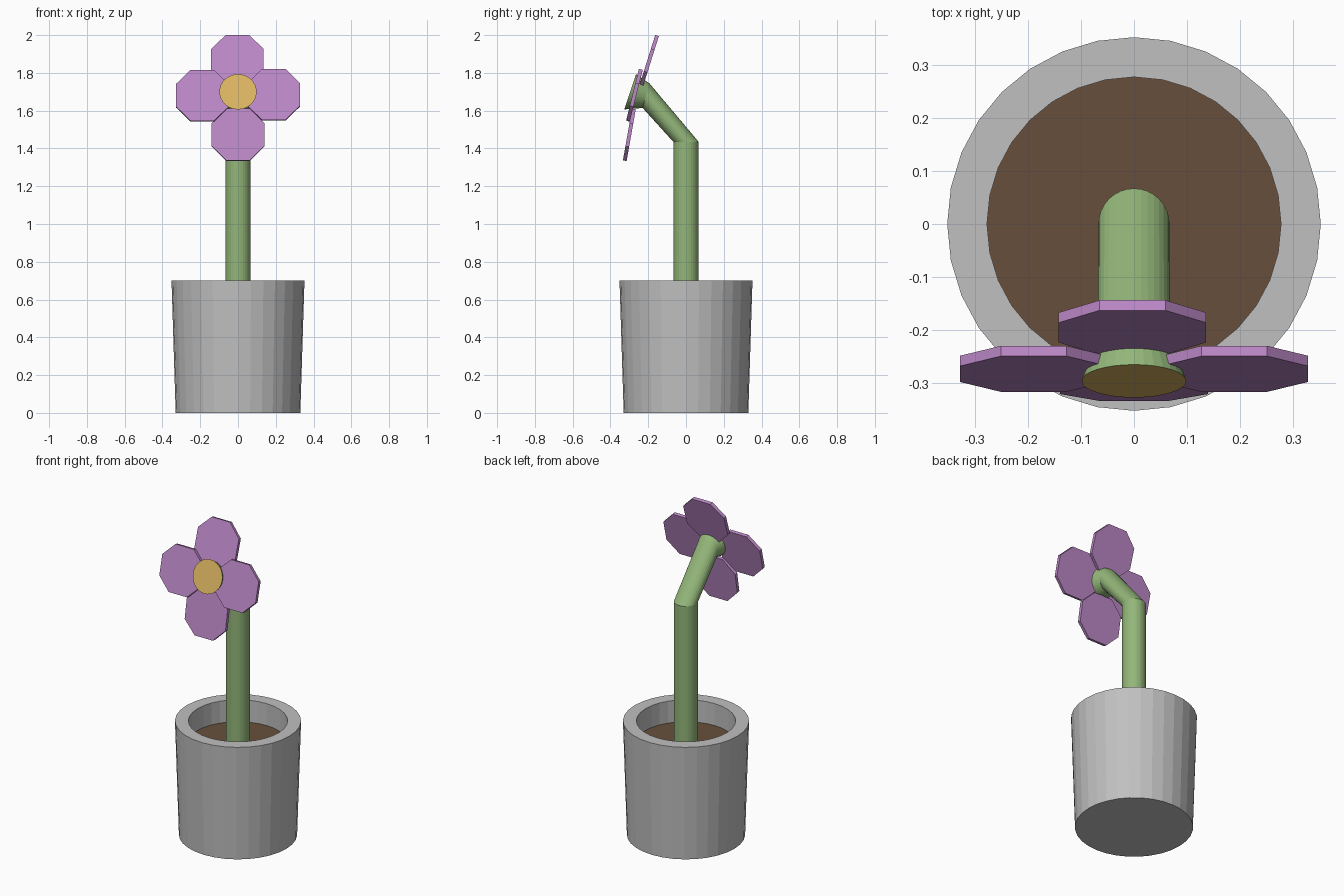
import bpy, bmesh, math
from mathutils import Vector, Matrix

if "Cube" in bpy.data.objects:
    bpy.data.objects.remove(bpy.data.objects["Cube"])

SIDES = 32


def material(name, rgb):
    m = bpy.data.materials.new(name)
    lin = [((c / 255 + 0.055) / 1.055) ** 2.4 for c in rgb]
    m.diffuse_color = (*lin, 1)
    m.use_nodes = True
    m.node_tree.nodes["Principled BSDF"].inputs["Base Color"].default_value = m.diffuse_color
    return m


grey = material("pot grey", (192, 192, 192))
brown = material("soil brown", (103, 79, 60))
green = material("stem green", (147, 182, 121))
purple = material("petal purple", (188, 136, 199))
yellow = material("centre yellow", (219, 180, 98))


def finish(name, bm, *mats):
    bmesh.ops.recalc_face_normals(bm, faces=bm.faces[:])
    me = bpy.data.meshes.new(name)
    bm.to_mesh(me)
    bm.free()
    for m in mats:
        me.materials.append(m)
    ob = bpy.data.objects.new(name, me)
    bpy.context.collection.objects.link(ob)
    return ob


def loft(rings):
    """Rings of (radius, y, z, tilt about x in degrees), bridged and capped."""
    bm = bmesh.new()
    loops = []
    for r, y, z, tilt in rings:
        mat = Matrix.Translation((0, y, z)) @ Matrix.Rotation(math.radians(tilt), 4, 'X')
        loops.append([bm.verts.new(mat @ Vector((r * math.cos(a), r * math.sin(a), 0)))
                      for a in (2 * math.pi * i / SIDES for i in range(SIDES))])
    for a, b in zip(loops, loops[1:]):
        for i in range(SIDES):
            j = (i + 1) % SIDES
            bm.faces.new((a[i], a[j], b[j], b[i]))
    bm.faces.new(loops[0])
    cap = bm.faces.new(loops[-1])
    return bm, cap


# Pot with thick rim; the inner floor is the soil
bm, soil = loft([(0.33, 0, 0, 0), (0.352, 0, 0.70, 0),
                 (0.277, 0, 0.70, 0), (0.277, 0, 0.565, 0)])
soil.material_index = 1
finish("pot_and_soil", bm, grey, brown)

# Bent stem flaring into the flower centre
bm, centre = loft([(0.067, 0, 0.56, 0), (0.067, 0, 1.435, 0),
                   (0.068, -0.212, 1.68, 75), (0.0985, -0.296, 1.70, 71.6)])
centre.material_index = 1
finish("stem_and_flower_centre", bm, green, yellow)


# Octagonal petals: centre position and backward lean in degrees
def petal(name, x, y, z, lean):
    a, e, t = 0.139, 0.062, 0.01
    outline = [(e, a), (a, e), (a, -e), (e, -a), (-e, -a), (-a, -e), (-a, e), (-e, a)]
    bm = bmesh.new()
    f = bm.faces.new([bm.verts.new((u, t, v)) for u, v in outline])
    ext = bmesh.ops.extrude_face_region(bm, geom=[f], use_keep_orig=True)
    bmesh.ops.translate(bm, vec=(0, -2 * t, 0),
                        verts=[g for g in ext["geom"] if isinstance(g, bmesh.types.BMVert)])
    bm.transform(Matrix.Translation((x, y, z)) @ Matrix.Rotation(math.radians(-lean), 4, 'X'))
    finish(name, bm, purple)


petal("petal_top", -0.003, -0.195, 1.865, 17.5)
petal("petal_bottom", 0, -0.300, 1.472, 10)
petal("petal_left", -0.189, -0.273, 1.679, 14)
petal("petal_right", 0.189, -0.273, 1.684, 14)
